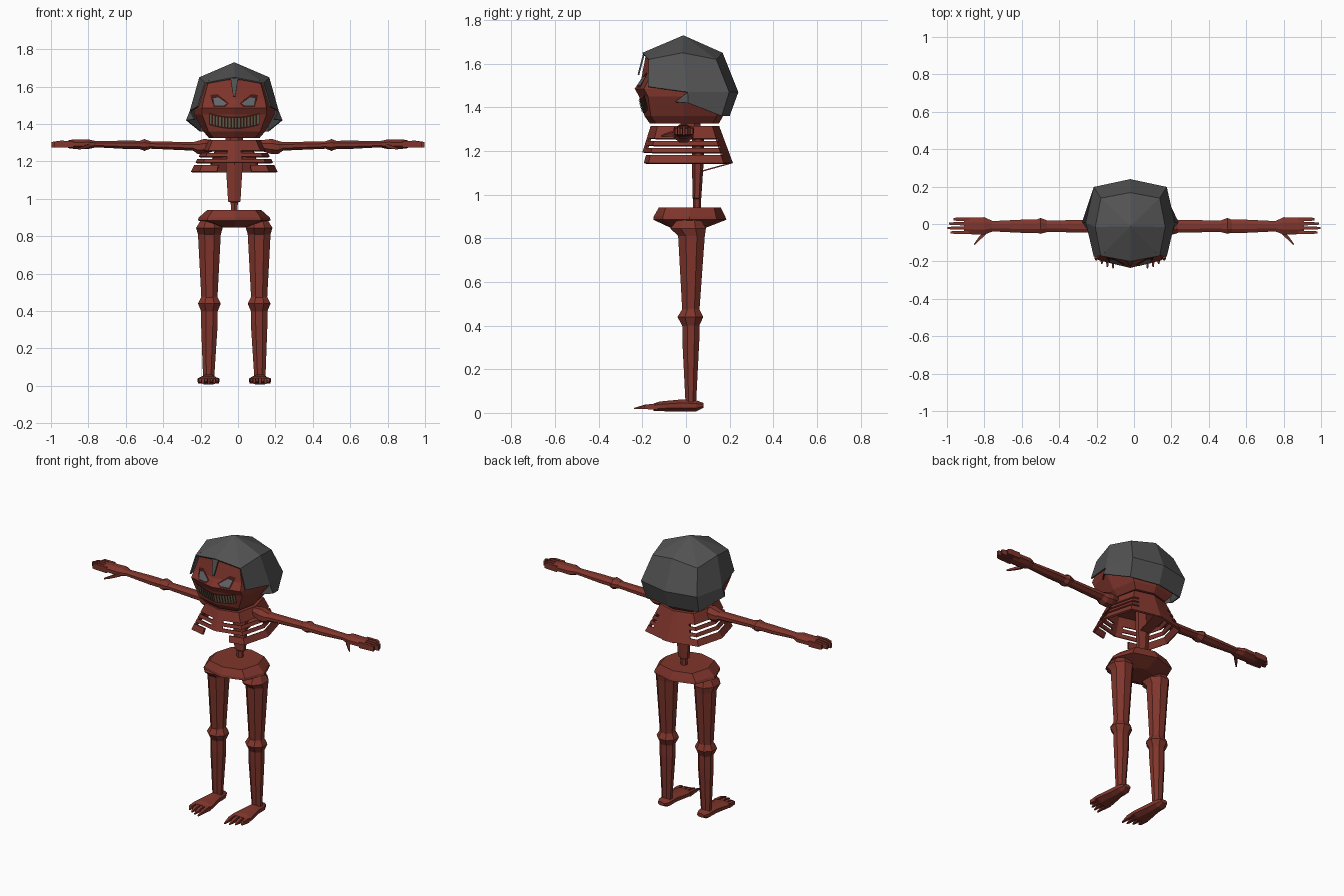
import bpy, bmesh, math
from mathutils import Vector
from mathutils.bvhtree import BVHTree

if "Cube" in bpy.data.objects:
    bpy.data.objects.remove(bpy.data.objects["Cube"])


def material(name, rgb):
    m = bpy.data.materials.new(name)
    m.diffuse_color = (*rgb, 1)
    m.use_nodes = True
    m.node_tree.nodes["Principled BSDF"].inputs["Base Color"].default_value = m.diffuse_color
    return m


RED = material("bone red", (0.215, 0.036, 0.025))
GREY = material("hair grey", (0.085, 0.085, 0.085))
DARK = material("socket dark red", (0.05, 0.009, 0.007))
TEETH = material("teeth olive", (0.13, 0.14, 0.08))
EYE = material("eye grey", (0.12, 0.13, 0.14))
CX = -0.02  # centre line of head, torso and legs


def finish(name, bm, mat, thick=0):
    bmesh.ops.recalc_face_normals(bm, faces=bm.faces)
    me = bpy.data.meshes.new(name)
    bm.to_mesh(me)
    bm.free()
    me.materials.append(mat)
    ob = bpy.data.objects.new(name, me)
    bpy.context.collection.objects.link(ob)
    if thick:
        mod = ob.modifiers.new("thickness", "SOLIDIFY")
        mod.thickness = thick
    return ob


def loft(name, rings, mat, caps=True):
    bm = bmesh.new()
    vs = [[bm.verts.new(p) for p in r] for r in rings]
    n = len(rings[0])
    for a, b in zip(vs, vs[1:]):
        for i in range(n):
            bm.faces.new((a[i], a[(i + 1) % n], b[(i + 1) % n], b[i]))
    if caps:
        bm.faces.new(vs[0])
        bm.faces.new(vs[-1])
    return finish(name, bm, mat)


def tube(name, axis, stations, n=8):
    """stations: (x, y, z, r1, r2), radii across the two other axes in xyz order"""
    rings = []
    for x, y, z, r1, r2 in stations:
        ring = []
        for i in range(n):
            a = math.tau * (i + 0.5) / n
            u, v = r1 * math.cos(a), r2 * math.sin(a)
            off = {"x": (0, u, v), "y": (u, 0, v), "z": (u, v, 0)}[axis]
            ring.append(Vector((x, y, z)) + Vector(off))
        rings.append(ring)
    return loft(name, rings, RED)


def octagon(z, rx, front, back, d=0.8, dz=0):
    """eight points from the front, anticlockwise; diagonals pulled in by d and lowered by dz"""
    mid = (front + back) / 2
    ry = (back - front) / 2
    dirs = [(0, -1), (d, -d), (1, 0), (d, d), (0, 1), (-d, d), (-1, 0), (-d, -d)]
    return [Vector((CX + rx * u, mid + ry * v, z - dz * (i % 2))) for i, (u, v) in enumerate(dirs)]


# ---- skull
skull = loft("skull", [
    octagon(1.325, 0.135, -0.165, 0.15, 0.82),
    octagon(1.36, 0.165, -0.19, 0.17, 0.84),
    octagon(1.45, 0.215, -0.215, 0.19, 0.8),
    octagon(1.485, 0.215, -0.235, 0.19, 0.8),
    octagon(1.53, 0.2, -0.205, 0.18, 0.82),
    octagon(1.635, 0.17, -0.185, 0.15, 0.8),
    octagon(1.66, 0.09, -0.1, 0.08, 0.8)], RED)
bm = bmesh.new()
bm.from_mesh(skull.data)
tree = BVHTree.FromBMesh(bm)
bm.free()


# ---- painted face details, laid on the skull surface
def plate(name, quads, mat, lift):
    bm = bmesh.new()
    for quad in quads:
        pts = []
        for x, z in quad:
            hit = tree.ray_cast(Vector((CX + x, -1, z)), Vector((0, 1, 0)))[0]
            pts.append(bm.verts.new((CX + x, hit.y - lift, z)))
        bm.faces.new(pts)
    bmesh.ops.triangulate(bm, faces=bm.faces)
    ob = finish(name, bm, mat)
    return ob


for s, side in ((-1, "left"), (1, "right")):
    plate(side + "_eye_socket", [[(s * x, z) for x, z in
          ((0.028, 1.51), (0.05, 1.49), (0.11, 1.49), (0.128, 1.555), (0.09, 1.56))]], DARK, 0.004)
    plate(side + "_eye", [[(s * x, z) for x, z in
          ((0.04, 1.51), (0.055, 1.5), (0.105, 1.5), (0.112, 1.538), (0.085, 1.543))]], EYE, 0.009)


def smile(x):
    return 1.385 + 1.2 * x * x


N = 16
step = 0.27 / N
mouth, teeth = [], []
for i in range(N):
    a = -0.135 + i * step
    b = a + step
    mouth.append([(a, smile(a) - 0.012), (b, smile(b) - 0.012), (b, smile(b) + 0.054), (a, smile(a) + 0.054)])
    a, b = a + 0.004, b - 0.004
    teeth.append([(a, smile(a) - 0.004), (b, smile(b) - 0.004), (b, smile(b) + 0.046), (a, smile(a) + 0.046)])
plate("mouth", mouth, DARK, 0.003)
plate("teeth", teeth, TEETH, 0.008)

# ---- hair: faceted bowl, open over the face, with a flared back and side locks
bm = bmesh.new()
top = bm.verts.new((CX, -0.012, 1.73))
A = [bm.verts.new(p) for p in octagon(1.65, 0.187, -0.2, 0.168, 0.84, 0.03)]
B = [bm.verts.new(p) for p in octagon(1.47, 0.238, -0.225, 0.24, 0.82)]
C = [bm.verts.new(p) for p in octagon(1.36, 0.225, -0.2, 0.2, 0.82)]
for i in (1, 7):
    B[i].co.z, B[i].co.y = 1.495, -0.175
for i in (2, 6):
    C[i].co = (CX + (0.258 if i == 2 else -0.258), 0.01, 1.42)
for i in range(8):
    j = (i + 1) % 8
    bm.faces.new((top, A[i], A[j]))
    if i not in (0, 7):
        bm.faces.new((A[i], B[i], B[j], A[j]))
    if i in (2, 3, 4, 5):
        bm.faces.new((B[i], C[i], C[j], B[j]))
for i, s in ((1, 1), (7, -1)):  # flared lock in front of each side
    tip = bm.verts.new((CX + s * 0.215, -0.05, 1.425))
    bm.faces.new((B[2 if i == 1 else 6], C[2 if i == 1 else 6], tip))
peak = [bm.verts.new(p) for p in ((CX - 0.02, -0.197, 1.645), (CX + 0.02, -0.197, 1.645),
                                  (CX + 0.006, -0.222, 1.55), (CX - 0.006, -0.222, 1.55))]
bm.faces.new(peak)
for v in [w for w in (C[0], C[1], C[7], B[0])]:
    bm.verts.remove(v)
finish("hair", bm, GREY, 0.008)

# ---- neck and ribcage
tube("neck", "z", [(CX, 0.02, 1.29, 0.05, 0.05), (CX, 0.02, 1.34, 0.05, 0.05)])
levels = [1.315, 1.258, 1.246, 1.226, 1.214, 1.194, 1.182, 1.145]
SUB = 4
bm = bmesh.new()
rows = []
for z in levels:
    t = (1.315 - z) / 0.17
    ring = octagon(z, 0.145 + 0.087 * t, -0.162 - 0.053 * t, 0.152 + 0.063 * t, 0.8)
    row = []
    for i in range(8):
        for k in range(SUB):
            row.append(bm.verts.new(ring[i].lerp(ring[(i + 1) % 8], k / SUB)))
    rows.append(row)
n = 8 * SUB
bm.faces.new(rows[0])
for r in range(len(rows) - 1):
    for i in range(n):
        from_front = min(i, n - 1 - i)
        slit = r in (1, 3, 5) and 1 <= from_front <= 12
        notch = r >= 5 and from_front < 2
        if not (slit or notch):
            j = (i + 1) % n
            bm.faces.new((rows[r][i], rows[r][j], rows[r + 1][j], rows[r + 1][i]))
finish("ribcage", bm, RED, 0.012)

# ---- spine with the thin web to the back of the ribs
tube("spine", "z", [(CX, 0.05, 0.92, 0.02, 0.018), (CX, 0.05, 0.98, 0.022, 0.018),
                    (CX, 0.05, 0.985, 0.038, 0.02), (CX, 0.055, 1.18, 0.052, 0.028),
                    (CX, 0.055, 1.31, 0.05, 0.028)], 6)
bm = bmesh.new()
bm.faces.new([bm.verts.new(p) for p in ((CX - 0.03, 0.07, 1.11), (CX + 0.03, 0.07, 1.11),
                                        (CX + 0.04, 0.207, 1.148), (CX - 0.04, 0.207, 1.148))])
finish("spine_web", bm, RED, 0.006)

# ---- pelvis
loft("pelvis", [octagon(0.848, 0.07, -0.07, 0.09, 0.8), octagon(0.885, 0.195, -0.15, 0.185, 0.74),
                octagon(0.9, 0.19, -0.148, 0.18, 0.74), octagon(0.94, 0.145, -0.125, 0.16, 0.78)], RED)

for s, side in ((-1, "left"), (1, "right")):
    # ---- leg
    x = CX + s * 0.133
    f = CX + s * 0.137
    tube(side + "_thigh", "z", [(x, 0.015, 0.885, 0.05, 0.06), (x, 0.01, 0.845, 0.077, 0.088),
                                (x, 0.025, 0.81, 0.066, 0.066), (x, 0.022, 0.46, 0.046, 0.042)])
    tube(side + "_knee", "z", [(x, 0.022, 0.395, 0.046, 0.04), (x, 0.02, 0.44, 0.066, 0.064),
                               (x, 0.022, 0.475, 0.047, 0.042)])
    tube(side + "_shin", "z", [(x, 0.022, 0.42, 0.048, 0.042), (x, 0.022, 0.33, 0.048, 0.042),
                               (f, 0.022, 0.04, 0.032, 0.026)])
    tube(side + "_foot", "y", [(f, 0.08, 0.035, 0.025, 0.012), (f, 0.045, 0.032, 0.042, 0.028),
                               (f, -0.02, 0.034, 0.045, 0.03), (f, -0.12, 0.03, 0.064, 0.024),
                               (f, -0.15, 0.026, 0.06, 0.018)])
    for i, tip in enumerate((-0.238, -0.23, -0.215, -0.195)):
        tx = f + s * (i - 1.5) * 0.03
        tube(f"{side}_toe_{i + 1}", "y", [(tx, -0.13, 0.028, 0.015, 0.02),
             (tx, -0.185, 0.028, 0.014, 0.015), (tx, tip, 0.02, 0.005, 0.004)], 4)
    # ---- arm
    tube(side + "_shoulder", "x", [(s * 0.12, -0.01, 1.285, 0.03, 0.03), (s * 0.18, -0.012, 1.28, 0.05, 0.044),
                                   (s * 0.215, -0.012, 1.275, 0.046, 0.038), (s * 0.24, -0.012, 1.28, 0.036, 0.025)])
    tube(side + "_upper_arm", "x", [(s * 0.2, -0.012, 1.28, 0.038, 0.026),
                                    (s * 0.5, -0.012, 1.288, 0.032, 0.02)])
    tube(side + "_elbow", "x", [(s * 0.465, -0.012, 1.288, 0.034, 0.02), (s * 0.5, -0.01, 1.288, 0.046, 0.034),
                                (s * 0.525, -0.012, 1.288, 0.036, 0.024)])
    tube(side + "_forearm", "x", [(s * 0.51, -0.012, 1.288, 0.038, 0.024), (s * 0.6, -0.012, 1.289, 0.038, 0.024),
                                  (s * 0.79, -0.012, 1.293, 0.028, 0.017)])
    tube(side + "_palm", "x", [(s * 0.76, -0.012, 1.292, 0.032, 0.018), (s * 0.8, -0.01, 1.292, 0.05, 0.028),
                               (s * 0.89, -0.01, 1.292, 0.048, 0.026), (s * 0.91, -0.01, 1.292, 0.044, 0.022)])
    for i, tip in enumerate((0.98, 0.998, 0.99, 0.965)):
        fy = -0.045 + i * 0.0235
        tube(f"{side}_finger_{i + 1}", "x", [(s * 0.88, fy, 1.292, 0.013, 0.026),
             (s * 0.95, fy, 1.293, 0.012, 0.025), (s * tip, fy, 1.29, 0.008, 0.02)], 4)
    tube(side + "_thumb", "x", [(s * 0.79, -0.04, 1.285, 0.02, 0.014), (s * 0.825, -0.075, 1.275, 0.016, 0.012),
                                (s * 0.855, -0.11, 1.268, 0.006, 0.006)], 4)
